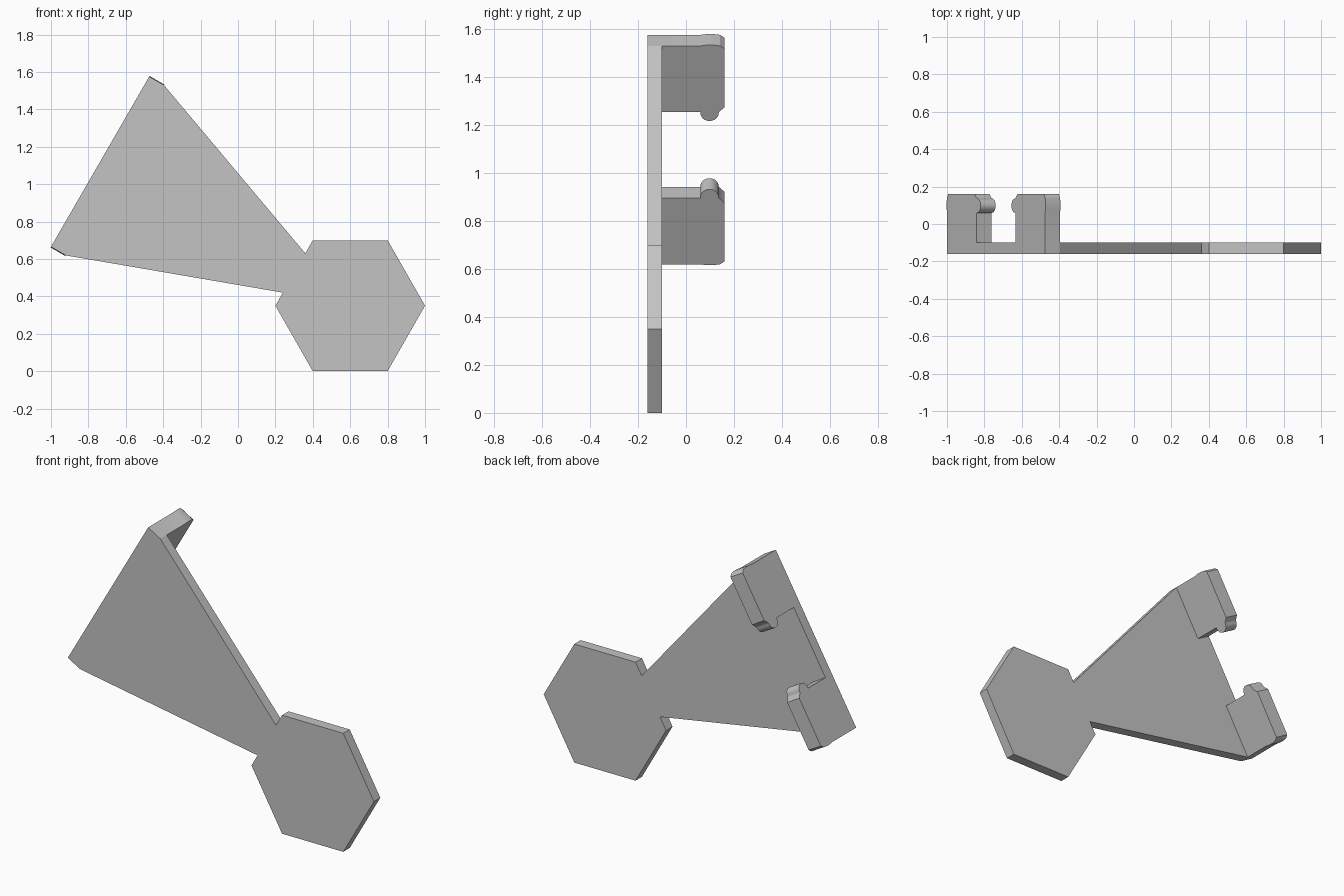
import bpy
import bmesh
import math
from mathutils import Vector

if "Cube" in bpy.data.objects:
    bpy.data.objects.remove(bpy.data.objects["Cube"], do_unlink=True)

grey = bpy.data.materials.new("plain grey")
grey.use_nodes = True
grey.diffuse_color = (0.55, 0.55, 0.55, 1)
grey.node_tree.nodes["Principled BSDF"].inputs["Base Color"].default_value = grey.diffuse_color

FRONT, BACK, CLIP_BACK = -0.16, -0.10, 0.16
LOW = Vector((-1.0, 0, 0.665))     # lower end of the slanted edge
HIGH = Vector((-0.475, 0, 1.575))  # upper end of the slanted edge
along = (HIGH - LOW).normalized()
across = Vector((along.z, 0, -along.x))
WIDTH = 0.092


def prism(name, outline, depth, open_base=False):
    """Extrude a closed planar outline along the depth vector."""
    bm = bmesh.new()
    face = bm.faces.new([bm.verts.new(p) for p in outline])
    top = bmesh.ops.extrude_face_region(bm, geom=[face], use_keep_orig=True)
    moved = [g for g in top["geom"] if isinstance(g, bmesh.types.BMVert)]
    bmesh.ops.translate(bm, verts=moved, vec=depth)
    bmesh.ops.recalc_face_normals(bm, faces=bm.faces)
    if open_base:
        base = [f for f in bm.faces if all(abs(v.co.y - BACK) < 1e-5 for v in f.verts)]
        bmesh.ops.delete(bm, geom=base, context="FACES")
    mesh = bpy.data.meshes.new(name)
    bm.to_mesh(mesh)
    bm.free()
    mesh.materials.append(grey)
    obj = bpy.data.objects.new(name, mesh)
    bpy.context.collection.objects.link(obj)
    return obj


# Flat plate: tapering arm joined to a hexagonal head
hexagon = [(0.6 + 0.4 * math.cos(math.radians(a)), 0.35 + 0.35 * math.sin(math.radians(a)) / math.sin(math.pi / 3))
           for a in (120, 60, 0, -60, -120, -180)]
arm_start = [HIGH, HIGH + across * WIDTH, Vector((0.36, 0, 0.63))]
arm_end = [Vector((0.24, 0, 0.42)), LOW + across * WIDTH, LOW]
outline = arm_start + [Vector((x, 0, z)) for x, z in hexagon] + arm_end
prism("plate", [Vector((p.x, FRONT, p.z)) for p in outline], Vector((0, BACK - FRONT, 0)))

# Clip profile: (distance from the outer end, y), with a rounded inner bead
LENGTH, BEAD_Y, BEAD_R = 0.318, 0.098, 0.038
profile = [(0, BACK), (0, 0.06), (-0.004, 0.085), (-0.004, 0.115), (0, 0.142), (0.014, CLIP_BACK),
           (LENGTH - 0.022, CLIP_BACK), (LENGTH, 0.138)]
for i in range(13):
    a = math.pi * i / 12
    profile.append((LENGTH + 0.005 + BEAD_R * math.sin(a), BEAD_Y + BEAD_R * math.cos(a)))
profile += [(LENGTH, BEAD_Y - BEAD_R), (LENGTH, BACK)]

# Two facing clips at the ends of the slanted edge
for name, corner, inward in (("lower_clip", LOW, along), ("upper_clip", HIGH, -along)):
    points = [corner + inward * t + Vector((0, y, 0)) for t, y in profile]
    clip = prism(name, points, across * WIDTH, open_base=True)
    bpy.ops.object.select_all(action="DESELECT")
    clip.select_set(True)
    bpy.context.view_layer.objects.active = clip
    bpy.ops.object.shade_smooth_by_angle(angle=math.radians(25))
